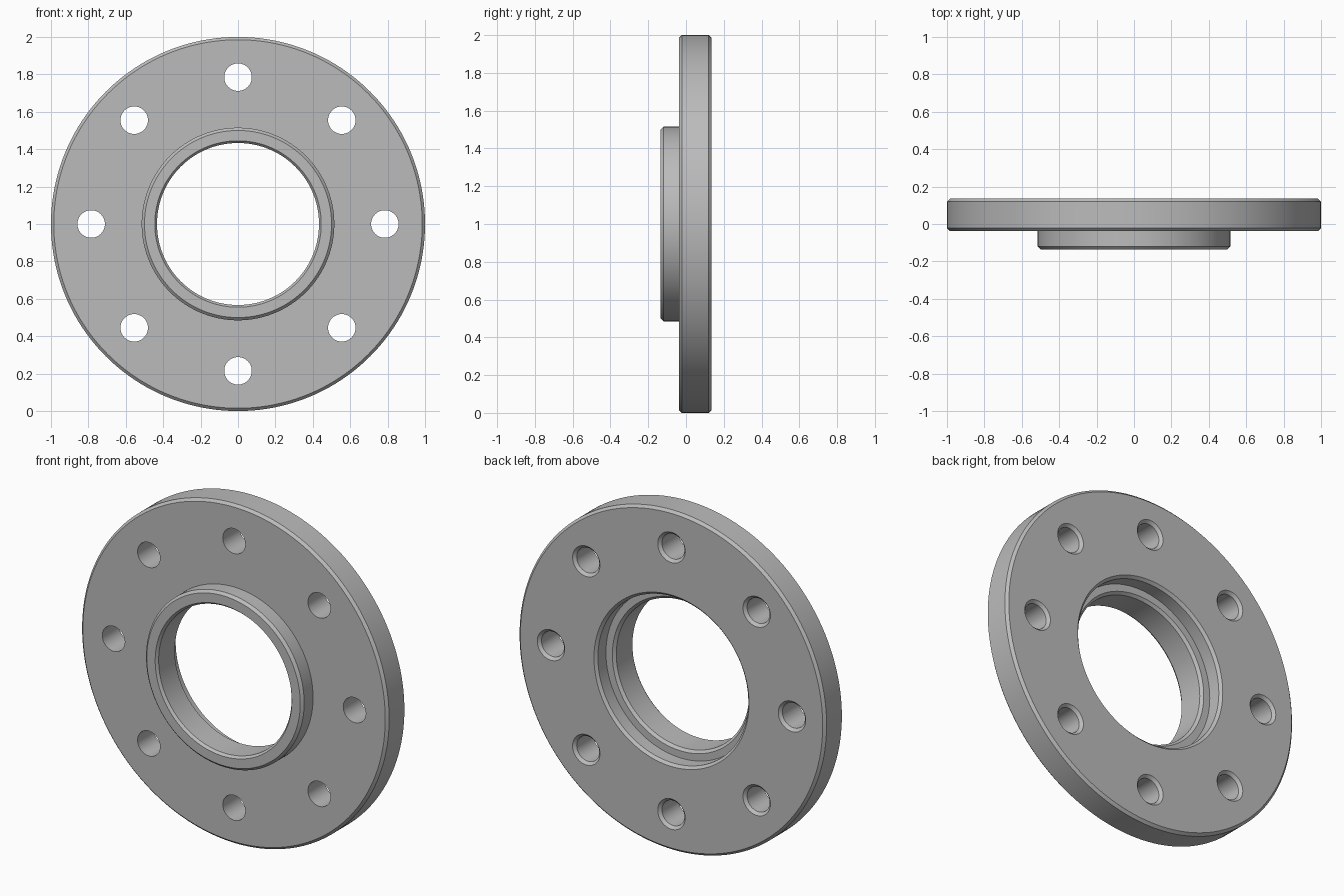
import bpy
import bmesh
import math
from mathutils import Vector

if "Cube" in bpy.data.objects:
    bpy.data.objects.remove(bpy.data.objects["Cube"])

FRONT, FACE, BACK = -0.135, -0.037, 0.135   # hub front, disc front, disc back
BEVEL = 0.015
BORE, RECESS, HUB = 0.433, 0.49, 0.515
FLOOR = 0.045                               # depth of the rear recess floor
HOLE, BOLT_CIRCLE, HOLES = 0.0735, 0.785, 8


def lathe(bm, profile, centre, steps):
    """Revolve a closed (radius, y) profile around an axis along y."""
    rings = []
    for i in range(steps):
        a = math.tau * i / steps
        rings.append([bm.verts.new(centre + Vector((r * math.cos(a), y, r * math.sin(a))))
                      for r, y in profile])
    for i in range(steps):
        a, b = rings[i], rings[(i + 1) % steps]
        for j in range(len(profile)):
            k = (j + 1) % len(profile)
            bm.faces.new((a[j], a[k], b[k], b[j]))


def make_object(name, bm):
    bmesh.ops.remove_doubles(bm, verts=bm.verts, dist=1e-5)
    bmesh.ops.dissolve_degenerate(bm, edges=bm.edges, dist=1e-6)
    bmesh.ops.recalc_face_normals(bm, faces=bm.faces)
    mesh = bpy.data.meshes.new(name)
    bm.to_mesh(mesh)
    bm.free()
    obj = bpy.data.objects.new(name, mesh)
    bpy.context.collection.objects.link(obj)
    return obj


# Flange: disc, raised front hub, bevelled bore and rear recess in one profile
flange_profile = [
    (BORE, FRONT + BEVEL), (BORE + 0.012, FRONT),
    (HUB - BEVEL, FRONT), (HUB, FRONT + BEVEL), (HUB, FACE),
    (1 - BEVEL, FACE), (1, FACE + BEVEL), (1, BACK - BEVEL), (1 - BEVEL, BACK),
    (RECESS + BEVEL, BACK), (RECESS, BACK - BEVEL), (RECESS, FLOOR),
    (BORE + BEVEL, FLOOR), (BORE, FLOOR - BEVEL),
]
middle = Vector((0, 0, 1))
bm = bmesh.new()
lathe(bm, flange_profile, middle, 160)
flange = make_object("flange", bm)

# Bolt hole cutters, countersunk at the back
pin_profile = [(0, FACE - 0.03), (HOLE, FACE - 0.03), (HOLE, BACK - 0.016),
               (HOLE + 0.026, BACK + 0.01), (0, BACK + 0.01)]
bm = bmesh.new()
for i in range(HOLES):
    a = math.tau * i / HOLES
    offset = Vector((math.cos(a), 0, math.sin(a))) * BOLT_CIRCLE
    lathe(bm, pin_profile, middle + offset, 48)
cutter = make_object("bolt_hole_cutter", bm)
cutter.hide_render = True

# Cut the holes
cut = flange.modifiers.new("bolt_holes", 'BOOLEAN')
cut.operation = 'DIFFERENCE'
cut.solver = 'EXACT'
cut.object = cutter
bpy.ops.object.select_all(action='DESELECT')
flange.select_set(True)
bpy.context.view_layer.objects.active = flange
bpy.ops.object.modifier_apply(modifier=cut.name)
bpy.data.objects.remove(cutter)

# Plain grey metal
grey = bpy.data.materials.new("grey_metal")
grey.use_nodes = True
colour = (0.5, 0.5, 0.5, 1)
grey.diffuse_color = colour
grey.node_tree.nodes["Principled BSDF"].inputs["Base Color"].default_value = colour
flange.data.materials.clear()
flange.data.materials.append(grey)

# Round walls smooth, bevel edges crisp
bpy.ops.object.shade_smooth_by_angle(angle=math.radians(25))
